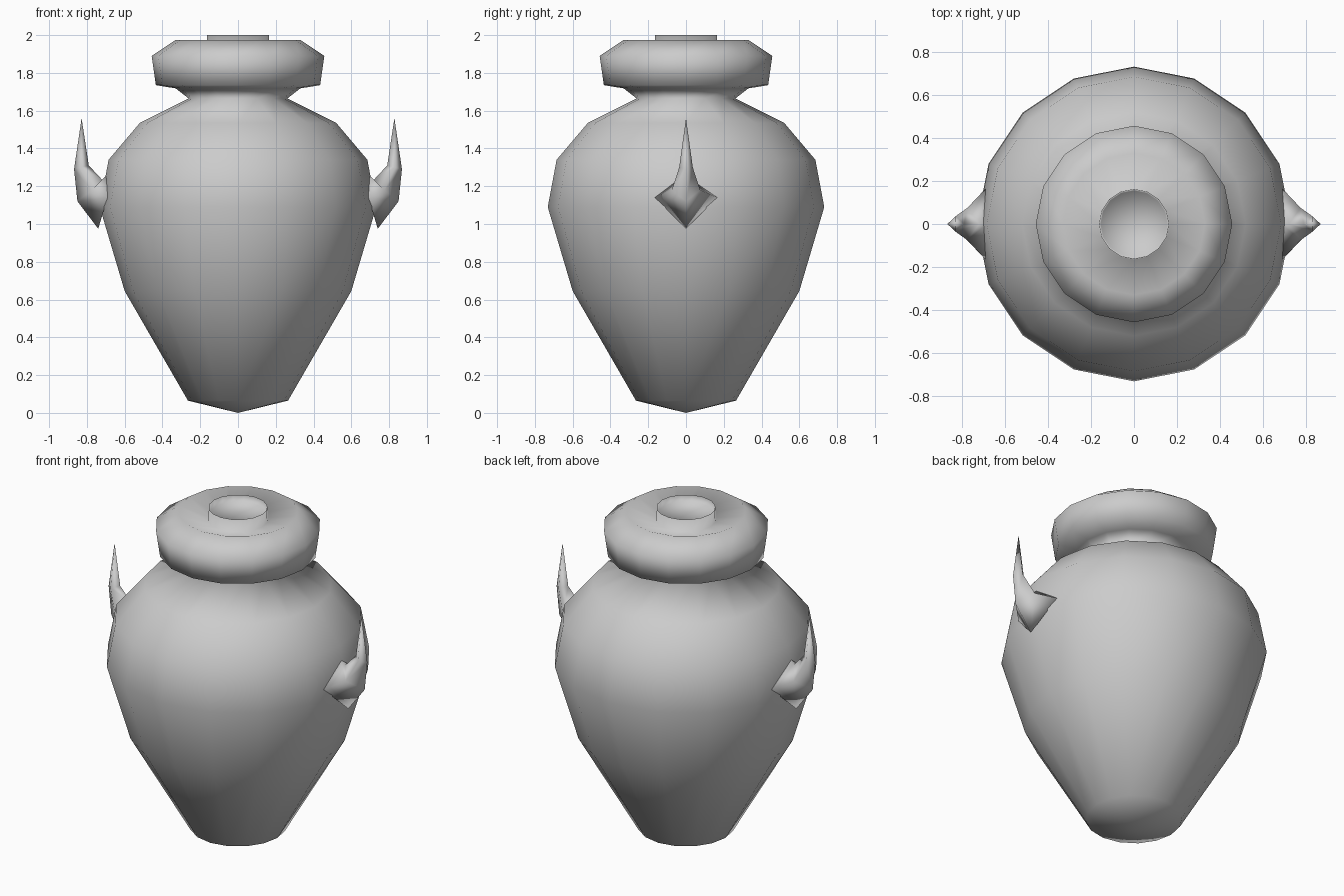
import bpy, bmesh, math

if "Cube" in bpy.data.objects:
    bpy.data.objects.remove(bpy.data.objects["Cube"])

SIDES = 16


def finish(name, bm):
    bmesh.ops.recalc_face_normals(bm, faces=bm.faces)
    for f in bm.faces:
        f.smooth = True
    mesh = bpy.data.meshes.new(name)
    bm.to_mesh(mesh)
    bm.free()
    ob = bpy.data.objects.new(name, mesh)
    bpy.context.collection.objects.link(ob)
    return ob


def bridge(bm, a, b):
    n = len(a)
    for i in range(n):
        j = (i + 1) % n
        bm.faces.new((a[i], a[j], b[j], b[i]))


def fan(bm, ring, point):
    tip = bm.verts.new(point)
    for i in range(len(ring)):
        bm.faces.new((ring[i], ring[(i + 1) % len(ring)], tip))


def lathe(name, profile, z_start, z_end):
    bm = bmesh.new()
    rings = []
    for r, z in profile:
        rings.append([bm.verts.new((r * math.cos(i * math.tau / SIDES),
                                    r * math.sin(i * math.tau / SIDES), z))
                      for i in range(SIDES)])
    for a, b in zip(rings, rings[1:]):
        bridge(bm, a, b)
    fan(bm, rings[0], (0, 0, z_start))
    fan(bm, rings[-1], (0, 0, z_end))
    return finish(name, bm)


# Jar body, neck, rolled lip and small mouth
lathe("jar_body", [(0.265, 0.065), (0.60, 0.645), (0.732, 1.09), (0.685, 1.34),
                   (0.52, 1.535), (0.262, 1.665), (0.33, 1.718), (0.435, 1.735),
                   (0.457, 1.89), (0.33, 1.975), (0.165, 1.925), (0.163, 2.0),
                   (0.155, 1.96)], 0.0, 1.97)


# Horn-shaped handle: four-sided sections (outer, inner, side point)
def handle(name, s):
    sections = [((0.74, 0.975), (0.685, 1.27), (0.69, 0.165, 1.14)),
                ((0.85, 1.12), (0.72, 1.235), (0.775, 0.075, 1.18)),
                ((0.868, 1.29), (0.79, 1.31), (0.83, 0.036, 1.30))]
    bm = bmesh.new()
    rings = []
    for (ox, oz), (ix, iz), (sx, sy, sz) in sections:
        rings.append([bm.verts.new(p) for p in (
            (s * ox, 0, oz), (s * sx, sy, sz), (s * ix, 0, iz), (s * sx, -sy, sz))])
    for a, b in zip(rings, rings[1:]):
        bridge(bm, a, b)
    fan(bm, rings[-1], (s * 0.828, 0, 1.56))
    bm.faces.new(rings[0])
    return finish(name, bm)


handle("handle_right", 1)
handle("handle_left", -1)
